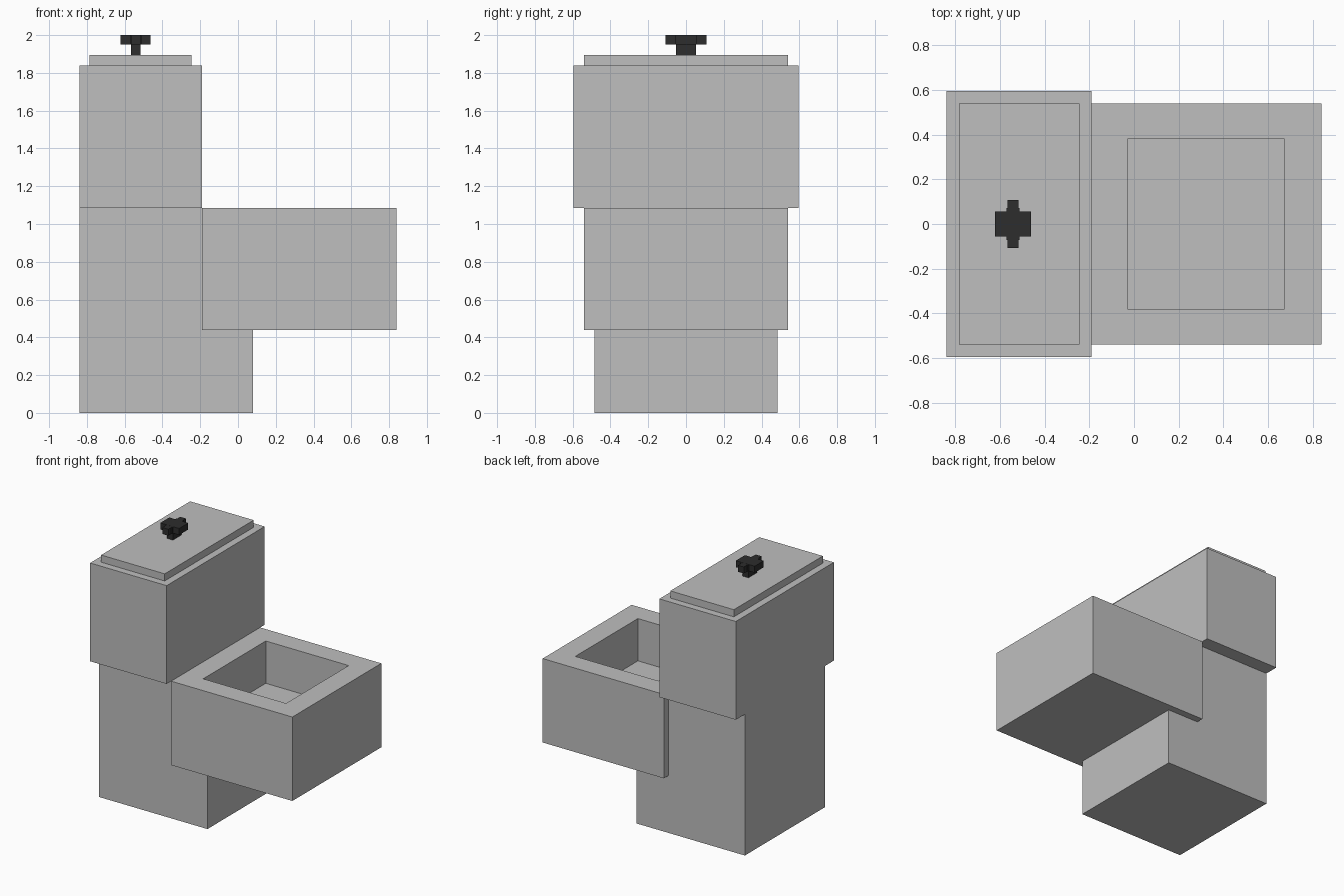
import bpy, bmesh

if "Cube" in bpy.data.objects:
    bpy.data.objects.remove(bpy.data.objects["Cube"])


def material(name, value):
    m = bpy.data.materials.new(name)
    m.diffuse_color = (value, value, value, 1)
    m.use_nodes = True
    m.node_tree.nodes["Principled BSDF"].inputs["Base Color"].default_value = m.diffuse_color
    return m


grey = material("light grey", 0.52)
black = material("black", 0.026)


def finish(name, bm, mat):
    bmesh.ops.recalc_face_normals(bm, faces=bm.faces)
    mesh = bpy.data.meshes.new(name)
    bm.to_mesh(mesh)
    bm.free()
    mesh.materials.append(mat)
    obj = bpy.data.objects.new(name, mesh)
    bpy.context.collection.objects.link(obj)
    return obj


def box_mesh(x0, x1, half_y, z0, z1):
    bm = bmesh.new()
    bmesh.ops.create_cube(bm, size=1)
    for v in bm.verts:
        v.co = (x1 if v.co.x > 0 else x0,
                half_y if v.co.y > 0 else -half_y,
                z1 if v.co.z > 0 else z0)
    return bm


def box(name, mat, *size):
    return finish(name, box_mesh(*size), mat)


# Pedestal: L-shaped side profile pulled across the width
profile = [(-0.84, 0), (0.08, 0), (0.08, 0.44), (-0.19, 0.44), (-0.19, 1.085), (-0.84, 1.085)]
bm = bmesh.new()
side = bm.faces.new([bm.verts.new((x, -0.485, z)) for x, z in profile])
pulled = bmesh.ops.extrude_face_region(bm, geom=[side])["geom"]
bmesh.ops.translate(bm, vec=(0, 0.97, 0),
                    verts=[g for g in pulled if isinstance(g, bmesh.types.BMVert)])
# Keep both end caps on the solid
if not any(all(abs(v.co.y + 0.485) < 1e-5 for v in f.verts) for f in bm.faces):
    bm.faces.new([v for v in bm.verts if v.co.y < 0])
finish("pedestal", bm, grey)

# Bowl: a block with its top inset and pushed down as a basin
bm = box_mesh(-0.19, 0.84, 0.54, 0.44, 1.085)
top = max(bm.faces, key=lambda f: f.calc_center_median().z)
bmesh.ops.inset_region(bm, faces=[top], thickness=0.16)
for v in top.verts:
    v.co.x = -0.03 if v.co.x < 0.3 else 0.675
    v.co.y = 0.38 if v.co.y > 0 else -0.38
floor = bmesh.ops.extrude_discrete_faces(bm, faces=[top])["faces"][0]
bmesh.ops.translate(bm, vec=(0, 0, -0.325), verts=floor.verts)
finish("bowl", bm, grey)

# Tank and its lid
box("tank", grey, -0.84, -0.19, 0.595, 1.085, 1.84)
box("tank_lid", grey, -0.785, -0.245, 0.54, 1.84, 1.895)

# Flush knob: stem and stepped cross-shaped head
box("knob_stem", black, -0.567, -0.517, 0.052, 1.895, 1.952)
box("knob_head", black, -0.622, -0.462, 0.055, 1.95, 2.0)
box("knob_head_step", black, -0.572, -0.512, 0.072, 1.951, 1.999)
box("knob_head_arms", black, -0.567, -0.517, 0.108, 1.95, 1.9995)
